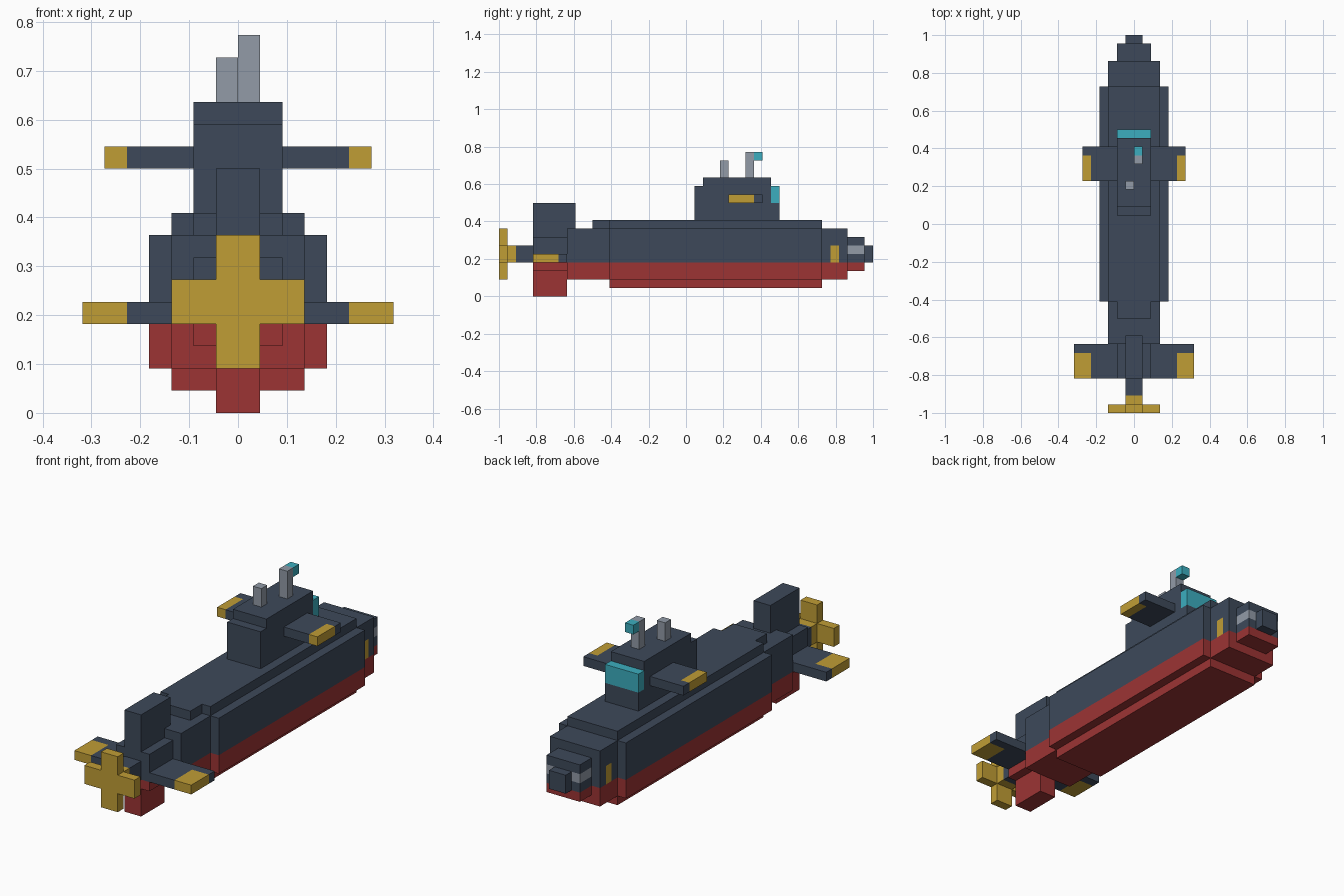
import bpy, bmesh
from mathutils import Vector

cube = bpy.data.objects.get("Cube")
if cube:
    bpy.data.objects.remove(cube, do_unlink=True)

U = 1 / 22        # one grid step; the boat is 44 steps long
WATERLINE = 4


def linear(c):
    return c / 12.92 if c <= 0.04045 else ((c + 0.055) / 1.055) ** 2.4


def material(name, hexa):
    rgb = [linear(int(hexa[i:i + 2], 16) / 255) for i in (0, 2, 4)]
    m = bpy.data.materials.new(name)
    m.use_nodes = True
    m.diffuse_color = (*rgb, 1)
    m.node_tree.nodes["Principled BSDF"].inputs["Base Color"].default_value = (*rgb, 1)
    return m


PALETTE = [material("slate_blue", "3D495A"), material("hull_red", "9C3434"),
           material("brass_yellow", "C09D35"), material("glass_cyan", "3CAEBF"),
           material("metal_grey", "929BA7")]
SLATE, RED, BRASS, CYAN, GREY = range(5)


def block(name, x, y, z, colour=SLATE, cuts=(), rule=None):
    """Box between grid limits, sliced at (axis, position) cuts, coloured by rule."""
    bm = bmesh.new()
    bmesh.ops.create_cube(bm, size=1)
    for v in bm.verts:
        v.co = Vector([(lo + hi) / 2 + c * (hi - lo) for c, (lo, hi) in zip(v.co, (x, y, z))])
    for axis, pos in cuts:
        normal = Vector((0, 0, 0))
        normal[axis] = 1
        bmesh.ops.bisect_plane(bm, geom=bm.verts[:] + bm.edges[:] + bm.faces[:],
                               plane_co=normal * pos, plane_no=normal)
    bm.normal_update()
    for f in bm.faces:
        f.material_index = rule(f.calc_center_median(), f.normal) if rule else colour
    bmesh.ops.scale(bm, vec=(U, U, U), verts=bm.verts)
    mesh = bpy.data.meshes.new(name)
    bm.to_mesh(mesh)
    bm.free()
    for m in PALETTE:
        mesh.materials.append(m)
    ob = bpy.data.objects.new(name, mesh)
    bpy.context.collection.objects.link(ob)
    return ob


def painted(c, n):
    return RED if c.z < WATERLINE else SLATE


def bow_paint(c, n):
    # brass hatch on each side of the bow
    if abs(n.x) > 0.9 and 17 < c.y < 18 and WATERLINE < c.z < 6:
        return BRASS
    return painted(c, n)


def nose_paint(c, n):
    # grey sonar band around the nose
    return GREY if 5 < c.z < 6 and abs(n.z) < 0.5 else painted(c, n)


WATER = (2, WATERLINE)

# Hull sections
block("main_hull", (-4, 4), (-9, 16), (2, 8), cuts=[WATER], rule=painted)
block("bow", (-3, 3), (16, 19), (2, 8), cuts=[WATER, (2, 6), (1, 17), (1, 18)], rule=bow_paint)
block("nose", (-2, 2), (19, 21), (3, 7), cuts=[WATER, (2, 5), (2, 6)], rule=nose_paint)
block("nose_tip", (-1, 1), (21, 22), (4, 6))
block("stern", (-3, 3), (-14, -9), (2, 8), cuts=[WATER], rule=painted)
block("tail", (-2, 2), (-18, -14), (3, 7), cuts=[WATER], rule=painted)
block("deck", (-3, 3), (-9, 16), (8, 9))
block("deck_step", (-2, 2), (-11, -9), (8, 9))
block("keel", (-3, 3), (-9, 16), (1, 2), RED)

# Rudders
block("upper_rudder", (-1, 1), (-18, -13), (7, 11))
block("lower_rudder", (-1, 1), (-18, -14), (0, 3), RED)

# Propeller
block("propeller_shaft", (-1, 1), (-20, -18), (4, 6))
block("propeller_hub", (-1, 1), (-21, -20), (4, 6), BRASS)
block("propeller_blades_vertical", (-1, 1), (-22, -21), (2, 8), BRASS)
for side, x in (("left", (1, 3)), ("right", (-3, -1))):
    block("propeller_blade_" + side, x, (-22, -21), (4, 6), BRASS)

# Conning tower with wraparound window
block("tower", (-2, 2), (1, 10), (9, 13))
block("tower_front", (-2, 2), (10, 11), (9, 11))
block("tower_window", (-2, 2), (10, 11), (11, 13), CYAN)
block("tower_roof", (-2, 2), (2, 10), (13, 14))

# Periscope and mast
block("periscope", (0, 1), (7, 8), (14, 17), GREY)
block("periscope_lens", (0, 1), (8, 9), (16, 17), CYAN)
block("mast", (-1, 0), (4, 5), (14, 16), GREY)


# Diving planes with brass tips behind a dark leading edge
def diving_planes(name, tip, back, front, z):
    def paint(c, n):
        return BRASS if abs(c.x) > 5 and c.y < front - 1 else SLATE
    for side, s in (("left", 1), ("right", -1)):
        block(name + "_" + side, sorted((2 * s, tip * s)), (back, front), (z, z + 1),
              cuts=[(0, 5 * s), (1, front - 1)], rule=paint)


diving_planes("stern_plane", 7, -18, -14, 4)
diving_planes("tower_plane", 6, 5, 9, 11)
